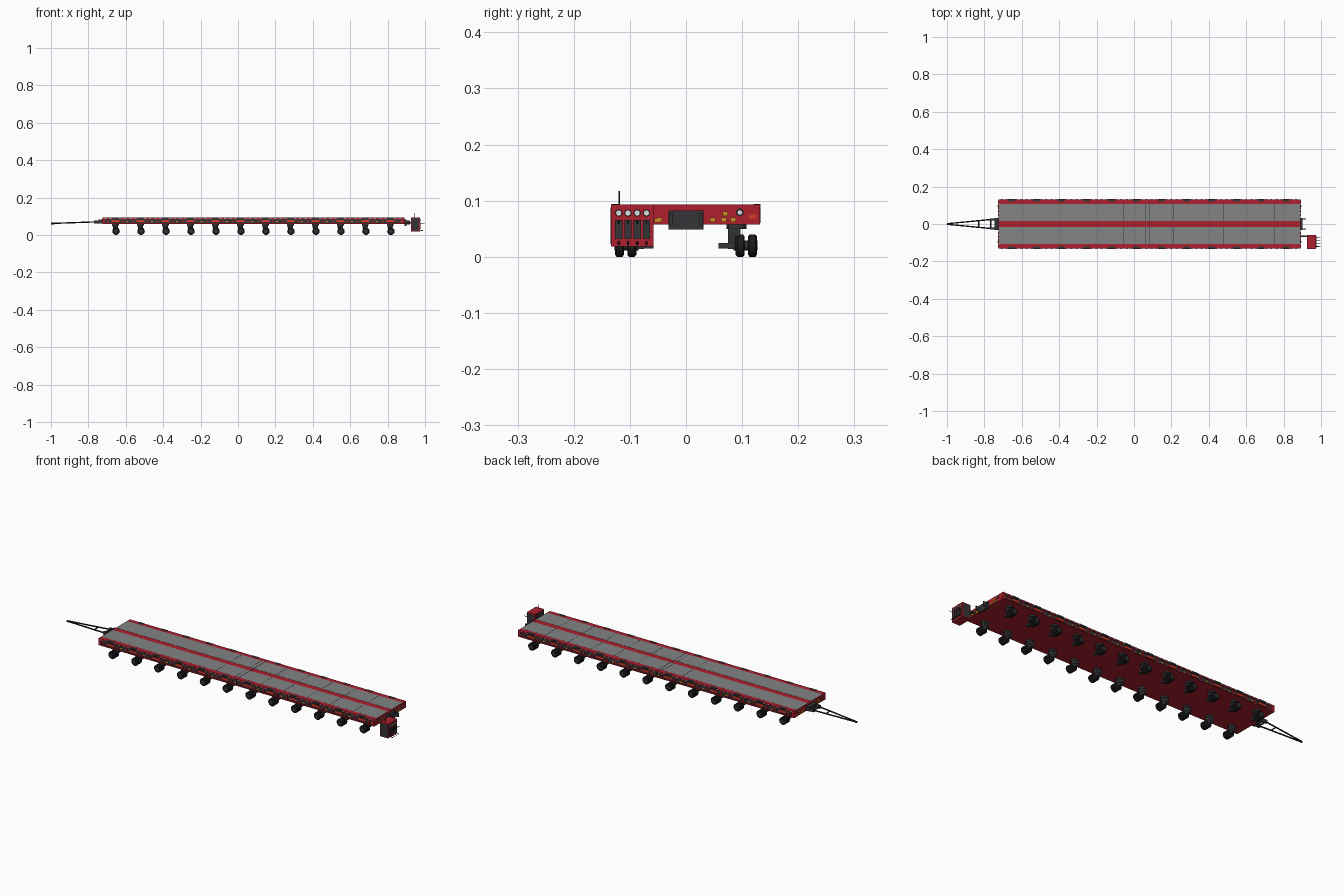
import bpy, bmesh, math
from mathutils import Vector, Matrix

old = bpy.data.objects.get("Cube")
if old:
    bpy.data.objects.remove(old, do_unlink=True)


def material(name, r, g, b):
    m = bpy.data.materials.new(name)
    m.use_nodes = True
    m.diffuse_color = (r, g, b, 1)
    m.node_tree.nodes["Principled BSDF"].inputs["Base Color"].default_value = (r, g, b, 1)
    return m


RED = material("red paint", 0.42, 0.014, 0.027)
GREY = material("deck grey", 0.22, 0.23, 0.235)
DARK = material("dark steel", 0.035, 0.035, 0.04)
BLACK = material("black rubber", 0.012, 0.012, 0.014)
YELLOW = material("amber", 0.62, 0.27, 0.02)
WHITE = material("white", 0.75, 0.75, 0.75)
LIGHT = material("signal red", 0.7, 0.04, 0.02)


class Part:
    """Collects simple solids into one object."""

    def __init__(self, name, mat):
        self.name, self.mat, self.bm = name, mat, bmesh.new()

    def box(self, x0, x1, y0, y1, z0, z1):
        size = Matrix.Diagonal((x1 - x0, y1 - y0, z1 - z0, 1))
        mid = Matrix.Translation(((x0 + x1) / 2, (y0 + y1) / 2, (z0 + z1) / 2))
        bmesh.ops.create_cube(self.bm, size=1, matrix=mid @ size)

    def rod(self, a, b, r, r2=None, sides=12):
        a, b = Vector(a), Vector(b)
        d = b - a
        m = Matrix.Translation((a + b) / 2) @ d.to_track_quat("Z", "Y").to_matrix().to_4x4()
        bmesh.ops.create_cone(self.bm, cap_ends=True, segments=sides, radius1=r,
                              radius2=r if r2 is None else r2, depth=d.length, matrix=m)

    def prism(self, profile, y0, y1):
        """Extrude an (x, z) outline along y."""
        f = self.bm.faces.new([self.bm.verts.new((x, y0, z)) for x, z in profile])
        top = bmesh.ops.extrude_face_region(self.bm, geom=[f])["geom"]
        verts = [v for v in top if isinstance(v, bmesh.types.BMVert)]
        bmesh.ops.translate(self.bm, verts=verts, vec=(0, y1 - y0, 0))
        bmesh.ops.recalc_face_normals(self.bm, faces=self.bm.faces)

    def done(self, smooth=False):
        me = bpy.data.meshes.new(self.name)
        self.bm.to_mesh(me)
        self.bm.free()
        me.materials.append(self.mat)
        ob = bpy.data.objects.new(self.name, me)
        bpy.context.collection.objects.link(ob)
        if smooth:
            bpy.ops.object.select_all(action="DESELECT")
            ob.select_set(True)
            bpy.context.view_layer.objects.active = ob
            bpy.ops.object.shade_smooth_by_angle(angle=math.radians(35))


X0, X1, W = -0.725, 0.89, 0.132
AXLES = [-0.655 + 0.1336 * i for i in range(12)]
SIDES = (-1, 1)


def span(s, a, b):
    """Sorted y range on side s."""
    return sorted((s * a, s * b))


# Red frame: bottom plate, end beams, rails and central spine
frame = Part("deck_frame", RED)
frame.box(X0, X1, -W, W, 0.058, 0.063)
frame.box(X0, X0 + 0.015, -W, W, 0.063, 0.093)
frame.box(X1 - 0.015, X1, -W, W, 0.063, 0.093)
frame.box(X0, X1, -0.015, 0.015, 0.063, 0.0925)
for s in SIDES:
    frame.box(X0, X1, *span(s, 0.108, W), 0.086, 0.093)
    for x in AXLES:
        for dx in (-0.04, 0.04):
            frame.box(x + dx - 0.003, x + dx + 0.003, *span(s, 0.12, 0.13), 0.063, 0.086)
frame.done()

# Recessed dark side webs
web = Part("side_web", DARK)
for s in SIDES:
    web.box(X0 + 0.015, X1 - 0.015, *span(s, 0.118, 0.126), 0.063, 0.086)
web.done()

# Grey deck panels and their seams
deck = Part("deck_panels", GREY)
seam = Part("panel_seams", DARK)
for s in SIDES:
    deck.box(X0 + 0.002, X1 - 0.002, *span(s, 0.015, 0.108), 0.086, 0.0932)
    for x in [-0.055, 0.06] + [0.21 + 0.135 * i for i in range(5)]:
        seam.box(x - 0.001, x + 0.001, *span(s, 0.015, 0.108), 0.092, 0.0935)
seam.box(0.08, 0.083, -W - 0.0005, W + 0.0005, 0.06, 0.0936)
deck.done()
seam.done()

# Edge pockets, lamps and reflectors at each axle line
pocket = Part("edge_pockets", DARK)
lamp = Part("side_lamps", LIGHT)
amber = Part("amber_markers", YELLOW)
dash = Part("white_reflectors", WHITE)
for s in SIDES:
    for x in AXLES:
        pocket.box(x - 0.018, x + 0.018, *span(s, 0.12, W + 0.001), 0.085, 0.0938)
        lamp.box(x - 0.022, x + 0.022, *span(s, 0.126, 0.13), 0.069, 0.079)
        amber.box(x + 0.055, x + 0.067, *span(s, 0.126, 0.129), 0.068, 0.075)
        for k in (-2, -1, 1, 2):
            dash.box(x + k * 0.026 - 0.006, x + k * 0.026 + 0.006,
                     *span(s, W, W + 0.001), 0.087, 0.091)

# End beam markers and round lamps
for end, sx in ((X0, -1), (X1, 1)):
    for s in SIDES:
        for y, z in ((0.048, 0.066), (0.067, 0.066), (0.084, 0.066), (0.07, 0.077)):
            a, b = sorted((end, end + sx * 0.003))
            amber.box(a, b, *span(s, y - 0.005, y + 0.005), z - 0.004, z + 0.004)
        c = Vector((end, s * 0.096, 0.079))
        pocket.rod(c, c + Vector((sx * 0.003, 0, 0)), 0.007, sides=16)
        dash.rod(c, c + Vector((sx * 0.005, 0, 0)), 0.004, sides=16)
        lamp.box(min(end, end + sx * 0.002), max(end, end + sx * 0.002),
                 *span(s, 0.112, 0.126), 0.068, 0.075)
for p in (pocket, lamp, amber, dash):
    p.done()

# Pendulum suspension and twin wheels
arm = Part("suspension_arms", DARK)
tyre = Part("tyres", BLACK)
hub = Part("wheel_hubs", DARK)
for s in SIDES:
    for x in AXLES:
        arm.rod((x, s * 0.09, 0.05), (x, s * 0.09, 0.06), 0.018, sides=16)
        arm.prism([(x - 0.016, 0.055), (x + 0.014, 0.055), (x + 0.012, 0.034),
                   (x + 0.008, 0.014), (x - 0.004, 0.014), (x - 0.014, 0.036)],
                  *span(s, 0.075, 0.088))
        arm.box(x - 0.014, x + 0.012, *span(s, 0.088, 0.097), 0.036, 0.055)
        arm.box(x - 0.004, x + 0.01, *span(s, 0.058, 0.09), 0.015, 0.025)
        for y in (0.0885, 0.1105):
            a, b, c, d = [(x + 0.003, s * (y + t), 0.02) for t in (0, 0.003, 0.013, 0.016)]
            tyre.rod(a, b, 0.0165, 0.02, sides=20)
            tyre.rod(b, c, 0.02, sides=20)
            tyre.rod(c, d, 0.02, 0.0165, sides=20)
        hub.rod((x + 0.003, s * 0.085, 0.02), (x + 0.003, s * 0.1275, 0.02), 0.009)
arm.done()
tyre.done(True)
hub.done(True)

# Couplings at both ends
hitch = Part("couplings", DARK)
hitch.box(X1, X1 + 0.012, -0.031, 0.031, 0.049, 0.083)
hitch.box(X0 - 0.02, X0, -0.031, 0.031, 0.06, 0.083)
for s in SIDES:
    hitch.box(X1, X1 + 0.03, *span(s, 0.024, 0.03), 0.056, 0.078)
    hitch.box(X0 - 0.045, X0, *span(s, 0.02, 0.03), 0.062, 0.078)
hitch.done()

# A-shaped drawbar
bar = Part("drawbar", BLACK)
for s in SIDES:
    bar.rod((-0.755, s * 0.025, 0.07), (-0.985, s * 0.003, 0.062), 0.0035)
bar.rod((-0.765, -0.028, 0.07), (-0.765, 0.028, 0.07), 0.004)
bar.rod((-0.83, -0.018, 0.067), (-0.83, 0.018, 0.067), 0.003)
bar.rod((-0.98, 0, 0.062), (-1, 0, 0.061), 0.005)
bar.done(True)

# Power unit: red cabinet with dark sides
cabinet = Part("power_unit_cabinet", RED)
cabinet.box(0.925, 0.972, -0.134, -0.058, 0.018, 0.093)
cabinet.done()
panel = Part("power_unit_panels", DARK)
for y in (-0.1345, -0.0585):
    panel.box(0.929, 0.968, y, y + 0.001, 0.023, 0.088)
panel.box(0.9245, 0.9255, -0.13, -0.062, 0.023, 0.088)
panel.box(0.89, 0.926, -0.07, -0.062, 0.062, 0.07)
dial = Part("power_unit_gauges", WHITE)
lever = Part("power_unit_levers", BLACK)
for i in range(4):
    y = -0.12 + i * 0.0165
    panel.box(0.972, 0.975, y - 0.0065, y + 0.0065, 0.032, 0.066)
    panel.rod((0.972, y, 0.078), (0.975, y, 0.078), 0.0065, sides=16)
    dial.rod((0.974, y, 0.078), (0.976, y, 0.078), 0.0045, sides=16)
    lever.rod((0.974, y, 0.06), (0.997, y, 0.064), 0.0013, sides=6)
    lever.rod((0.972, y, 0.026), (0.99, y, 0.022), 0.002, sides=8)
lever.rod((0.945, -0.119, 0.09), (0.945, -0.119, 0.117), 0.0016, sides=8)
panel.done()
dial.done()
lever.done()
tag = Part("power_unit_label", YELLOW)
tag.box(0.89, 0.893, -0.056, -0.046, 0.061, 0.068)
tag.done()
